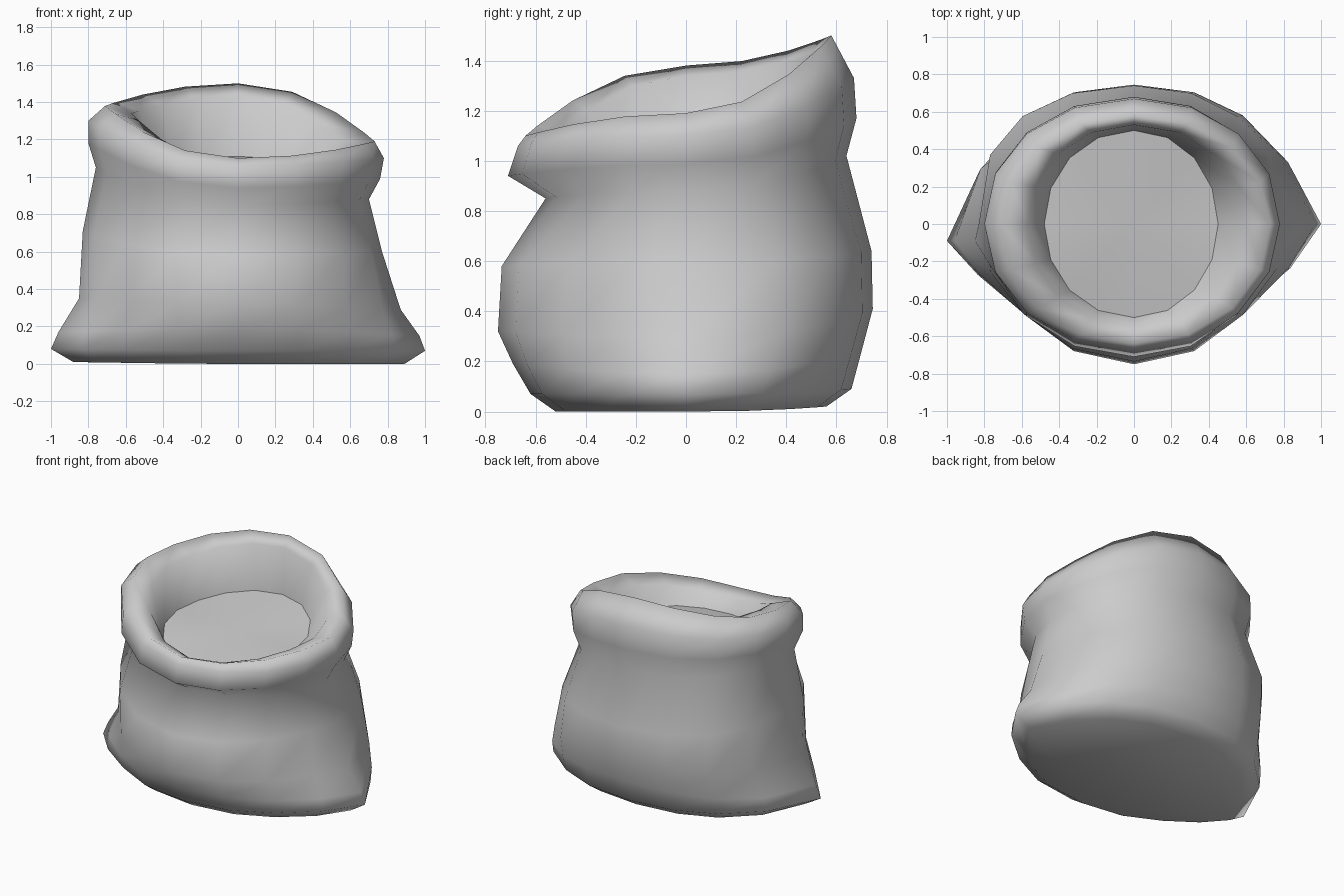
import bpy, bmesh, math

if "Cube" in bpy.data.objects:
    bpy.data.objects.remove(bpy.data.objects["Cube"])

SEG = 16

# Each ring: extents left, right, front, back; heights left, right, front, back;
# body half-width under the corner ears (None = no ear); y exponents front, back
RINGS = [
    (.88, .89, .52, .56, .01, .00, .00, .02, .76, 1.0, .85),     # base edge
    (1.0, 1.0, .62, .66, .08, .07, .07, .09, .83, 1.0, .82),     # bottom corner ears
    (.96, .97, .69, .70, .17, .15, .19, .24, .83, 1.1, .78),
    (.85, .87, .75, .745, .35, .29, .32, .41, .81, 1.25, .72),   # belly
    (.83, .77, .735, .74, .71, .60, .58, .64, None, 1.25, .72),
    (.76, .70, .56, .64, 1.05, .88, .85, 1.02, None, 1.0, .92),  # crease below the cuff
    (.80, .76, .71, .68, 1.18, .99, .94, 1.17, None, 1.05, .95), # rolled cuff
    (.80, .78, .67, .67, 1.30, 1.10, 1.06, 1.33, None, 1.0, .95),
    (.71, .73, .64, .58, 1.38, 1.19, 1.10, 1.50, None, 1.0, 1.0),# rim top
    (.57, .60, .55, .53, 1.34, 1.15, 1.06, 1.43, None, 1.0, 1.0),# inner wall
    (.48, .45, .50, .50, 1.06, 1.03, .97, 1.11, None, 1.0, 1.0),
]


def add_ring(bm, spec):
    l, r, f, b, zl, zr, zf, zb, body, qf, qb = spec
    verts = []
    for i in range(SEG):
        a = 2 * math.pi * i / SEG
        c, s = math.cos(a), math.sin(a)
        if abs(s) < 1e-6:
            s = 0.0
        reach = r if c > 0 else l
        width = reach if body is None else body
        ear = abs(c) ** 12
        x = math.copysign(abs(c) ** .96 * width + (reach - width) * ear, c)
        y = abs(s) ** qb * b if s > 0 else -abs(s) ** qf * f
        if body is not None and c < 0:
            y -= .09 * ear          # left ear points slightly forward
        z = c * c * (zr if c > 0 else zl) + s * s * (zb if s > 0 else zf)
        verts.append(bm.verts.new((x, y, z)))
    return verts


def finish(bm, name):
    mesh = bpy.data.meshes.new(name)
    bm.to_mesh(mesh)
    bm.free()
    mesh.shade_smooth()
    obj = bpy.data.objects.new(name, mesh)
    bpy.context.collection.objects.link(obj)
    return obj


# Cloth sack: lofted rings with a closed base and rolled-over cuff
bm = bmesh.new()
loops = [add_ring(bm, spec) for spec in RINGS]
for lo, hi in zip(loops, loops[1:]):
    for i in range(SEG):
        j = (i + 1) % SEG
        bm.faces.new((lo[i], lo[j], hi[j], hi[i]))
bm.faces.new(loops[0][::-1])
finish(bm, "sack")

# Contents: surface filling the opening
bm = bmesh.new()
edge = add_ring(bm, RINGS[-1])
centre = bm.verts.new((0, 0, 1.05))
for i in range(SEG):
    bm.faces.new((edge[i], edge[(i + 1) % SEG], centre))
finish(bm, "contents")
